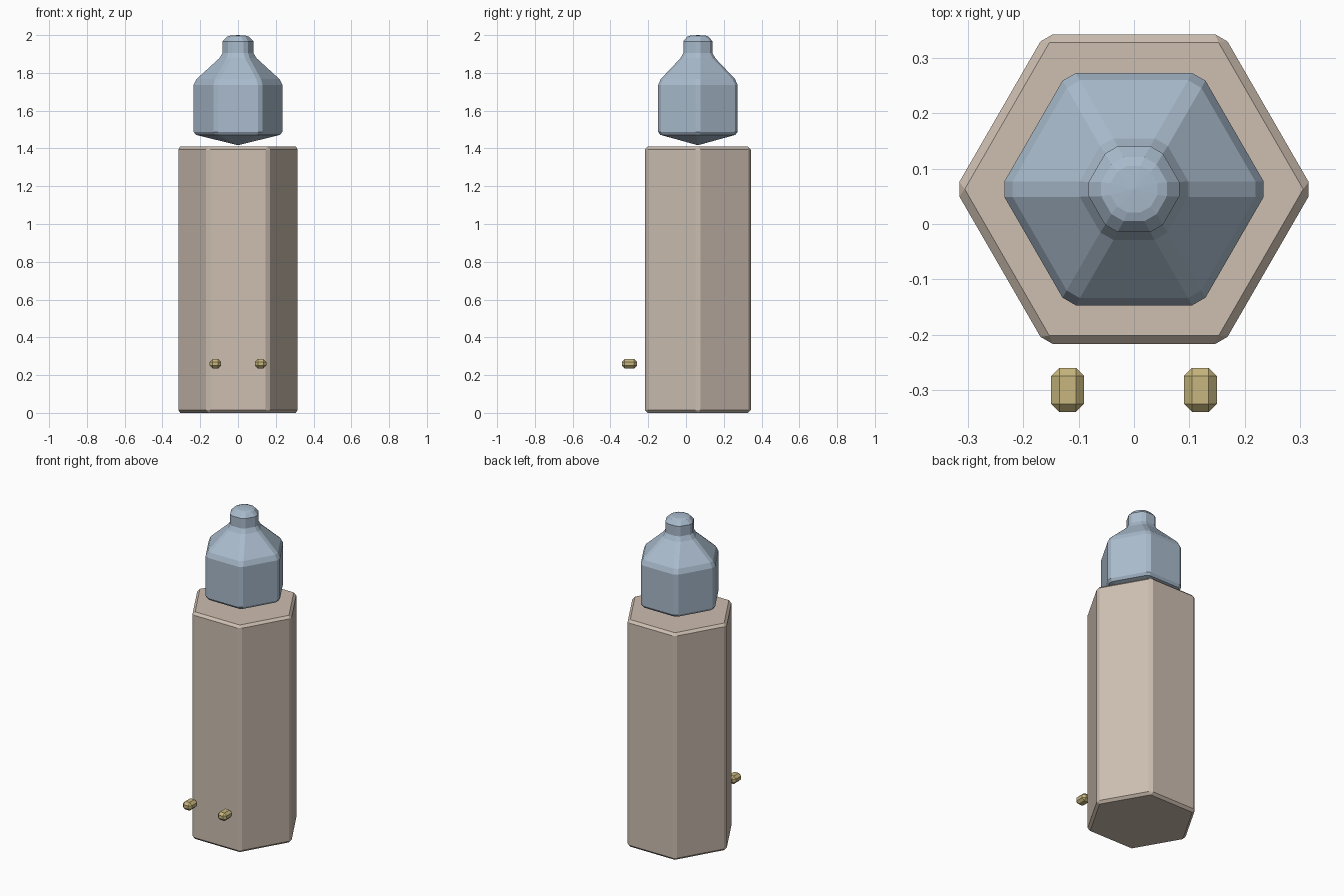
import bpy, bmesh, math
from mathutils import Vector

if "Cube" in bpy.data.objects:
    bpy.data.objects.remove(bpy.data.objects["Cube"])

CY = 0.063   # centre of the column and bottle in y


def material(name, rgb):
    m = bpy.data.materials.new(name)
    m.diffuse_color = (*rgb, 1)
    m.use_nodes = True
    m.node_tree.nodes["Principled BSDF"].inputs["Base Color"].default_value = m.diffuse_color
    return m


STONE = material("warm beige", (0.61, 0.515, 0.435))
BLUE = material("pale blue", (0.40, 0.50, 0.61))
BRASS = material("brass", (0.57, 0.47, 0.21))


def finish(bm, name, mat):
    bmesh.ops.recalc_face_normals(bm, faces=bm.faces)
    me = bpy.data.meshes.new(name)
    bm.to_mesh(me)
    bm.free()
    me.materials.append(mat)
    ob = bpy.data.objects.new(name, me)
    bpy.context.collection.objects.link(ob)
    return ob


def bevel(ob, width):
    mod = ob.modifiers.new("bevel", 'BEVEL')
    mod.width = width
    mod.segments = 1
    mod.limit_method = 'ANGLE'
    mod.angle_limit = math.radians(30)


def hex_ring(bm, apothem, z, cut):
    """Hexagon with flats facing +-y and every corner chamfered by cut."""
    r = apothem / math.cos(math.pi / 6)
    c = [Vector((r * math.cos(i * math.pi / 3), r * math.sin(i * math.pi / 3), 0)) for i in range(6)]
    ring = []
    for i in range(6):
        for other in (c[i - 1], c[(i + 1) % 6]):
            p = c[i] + (other - c[i]).normalized() * cut
            ring.append(bm.verts.new((p.x, p.y + CY, z)))
    return ring


# column: hexagonal prism with bevelled edges
bm = bmesh.new()
bmesh.ops.create_cone(bm, cap_ends=True, segments=6, radius1=0.3233, radius2=0.3233, depth=1.41)
for v in bm.verts:
    a = round((math.atan2(v.co.y, v.co.x)) / (math.pi / 6)) * math.pi / 6
    if round(a / (math.pi / 6)) % 2:   # turn so that corners point along x
        a += math.pi / 6
    v.co = (0.3233 * math.cos(a), 0.3233 * math.sin(a) + CY, v.co.z + 0.705)
bevel(finish(bm, "column", STONE), 0.015)

# bottle: chamfered hexagon rings with pointed underside and domed cap
bm = bmesh.new()
profile = [(0.199, 1.472, 0.013), (0.21, 1.488, 0.016), (0.21, 1.737, 0.016),
           (0.197, 1.767, 0.016), (0.092, 1.878, 0.016), (0.0775, 1.905, 0.015),
           (0.0775, 1.967, 0.015), (0.058, 1.991, 0.015), (0.042, 1.997, 0.012)]
rings = [hex_ring(bm, *p) for p in profile]
for a, b in zip(rings, rings[1:]):
    for i in range(12):
        j = (i + 1) % 12
        bm.faces.new((a[i], a[j], b[j], b[i]))
for ring, z in ((rings[0], 1.417), (rings[-1], 2.0)):
    tip = bm.verts.new((0, CY, z))
    for i in range(12):
        bm.faces.new((ring[i], ring[(i + 1) % 12], tip))
finish(bm, "bottle", BLUE)

# two small pegs floating in front
for side, label in ((-1, "left"), (1, "right")):
    bm = bmesh.new()
    bmesh.ops.create_cube(bm, size=1)
    for v in bm.verts:
        v.co = (v.co.x * 0.06 + side * 0.12, v.co.y * 0.08 - 0.30, v.co.z * 0.05 + 0.26)
    bevel(finish(bm, label + "_peg", BRASS), 0.015)
